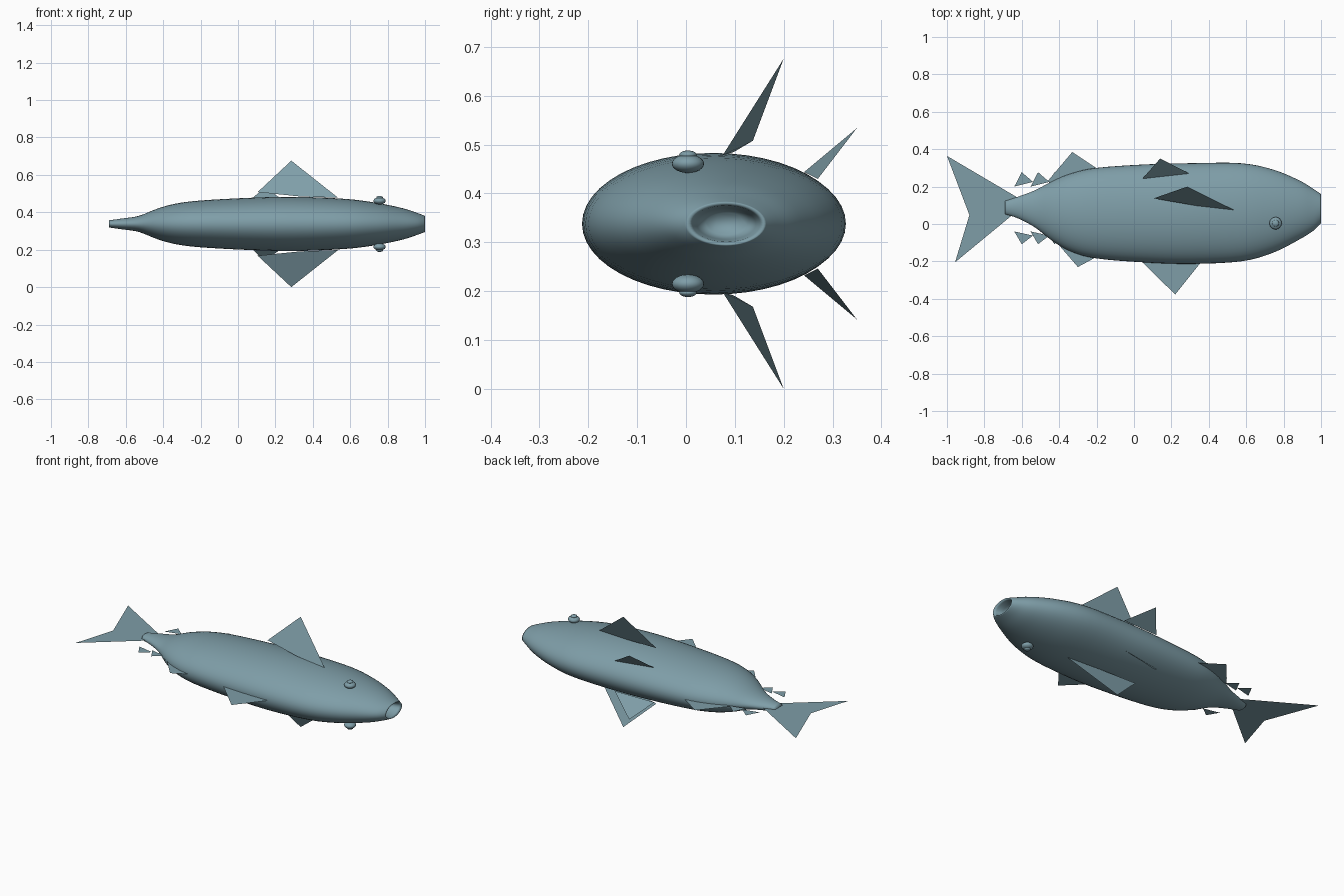
import bpy, bmesh, math

if "Cube" in bpy.data.objects:
    bpy.data.objects.remove(bpy.data.objects["Cube"])

ZC = 0.338  # mid-plane of the fish, which lies on its side

mat = bpy.data.materials.new("blue grey")
mat.diffuse_color = (0.21, 0.34, 0.39, 1)
mat.use_nodes = True
mat.node_tree.nodes["Principled BSDF"].inputs["Base Color"].default_value = mat.diffuse_color


def add_object(name, bm, smooth=False):
    me = bpy.data.meshes.new(name)
    bm.to_mesh(me)
    bm.free()
    me.materials.append(mat)
    ob = bpy.data.objects.new(name, me)
    bpy.context.collection.objects.link(ob)
    if smooth:
        for p in me.polygons:
            p.use_smooth = True
    return ob


def add_fin(name, points):
    bm = bmesh.new()
    bm.faces.new([bm.verts.new(p) for p in points])
    return add_object(name, bm)


def flat_fin(name, points):
    return add_fin(name, [(x, y, ZC) for x, y in points])


def catmull(a, b, c, d, t):
    return [0.5 * (2 * q + (r - p) * t + (2 * p - 5 * q + 4 * r - s) * t * t
                   + (3 * q - p - 3 * r + s) * t ** 3)
            for p, q, r, s in zip(a, b, c, d)]


# Body: lofted ellipses (x, low y, high y, half thickness)
stations = [
    (-0.69, 0.053, 0.123, 0.019), (-0.62, 0.030, 0.146, 0.029),
    (-0.53, -0.018, 0.180, 0.043), (-0.43, -0.095, 0.232, 0.082),
    (-0.33, -0.150, 0.272, 0.109), (-0.20, -0.184, 0.300, 0.125),
    (0.05, -0.205, 0.318, 0.139), (0.30, -0.213, 0.325, 0.145),
    (0.57, -0.200, 0.325, 0.134), (0.74, -0.155, 0.292, 0.113),
    (0.88, -0.085, 0.235, 0.084), (0.96, -0.035, 0.187, 0.058),
    (1.00, 0.005, 0.160, 0.043),
]
rings = []
for i in range(len(stations) - 1):
    nb = [stations[max(0, min(len(stations) - 1, i + k))] for k in (-1, 0, 1, 2)]
    rings += [catmull(*nb, t / 4) for t in range(4)]
rings.append(stations[-1])
# mouth cavity folds back into the head
rings += [(0.985, 0.013, 0.152, 0.037), (0.95, 0.022, 0.143, 0.032),
          (0.90, 0.040, 0.125, 0.022)]

SEG = 48
bm = bmesh.new()
loops = []
for x, lo, hi, h in rings:
    c, r = (lo + hi) / 2, (hi - lo) / 2
    loops.append([bm.verts.new((x, c + r * math.cos(a), ZC + h * math.sin(a)))
                  for a in (2 * math.pi * k / SEG for k in range(SEG))])
for A, B in zip(loops, loops[1:]):
    for k in range(SEG):
        n = (k + 1) % SEG
        bm.faces.new((A[k], A[n], B[n], B[k]))
bm.faces.new(loops[0])
bm.faces.new(loops[-1])
bmesh.ops.recalc_face_normals(bm, faces=bm.faces)
add_object("body", bm, smooth=True)

# Fins lying in the mid-plane
flat_fin("tail_fin", [(-1, 0.364), (-0.88, 0.048), (-0.957, -0.205),
                      (-0.66, 0.04), (-0.62, 0.14)])
flat_fin("front_back_fin", [(0.03, -0.19), (0.22, -0.377), (0.37, -0.19)])
flat_fin("rear_back_fin", [(-0.43, -0.08), (-0.30, -0.23), (-0.18, -0.165)])
flat_fin("belly_fin", [(-0.465, 0.225), (-0.33, 0.385), (-0.18, 0.285)])

# Rows of small finlets before the tail
for k in range(3):
    s = 0.087 * k
    flat_fin(f"upper_finlet_{k}", [(-0.64 + s, -0.04), (-0.60 + s, -0.108), (-0.54 + s, -0.062)])
    flat_fin(f"lower_finlet_{k}", [(-0.64 + s, 0.20), (-0.60 + s, 0.277), (-0.54 + s, 0.225)])

# Paired fins and eyes, mirrored across the mid-plane
for side, s in (("left", 1), ("right", -1)):
    def m(pts):
        return [(x, y, ZC + s * z) for x, y, z in pts]
    add_fin(f"{side}_side_fin", m([(0.105, 0.137, 0.170), (0.285, 0.20, 0.338),
                                   (0.535, 0.075, 0.140), (0.33, 0.098, 0.147)]))
    add_fin(f"{side}_lower_fin", m([(0.045, 0.242, 0.106), (0.14, 0.35, 0.196),
                                    (0.295, 0.27, 0.092)]))
    for name, r, h, z in (("eye", 0.033, 0.019, 0.123), ("pupil", 0.018, 0.009, 0.141)):
        bm = bmesh.new()
        bmesh.ops.create_uvsphere(bm, u_segments=24, v_segments=12, radius=1)
        for v in bm.verts:
            v.co = (0.757 + r * v.co.x, 0.004 + r * v.co.y, ZC + s * z + h * v.co.z)
        add_object(f"{side}_{name}", bm, smooth=True)
